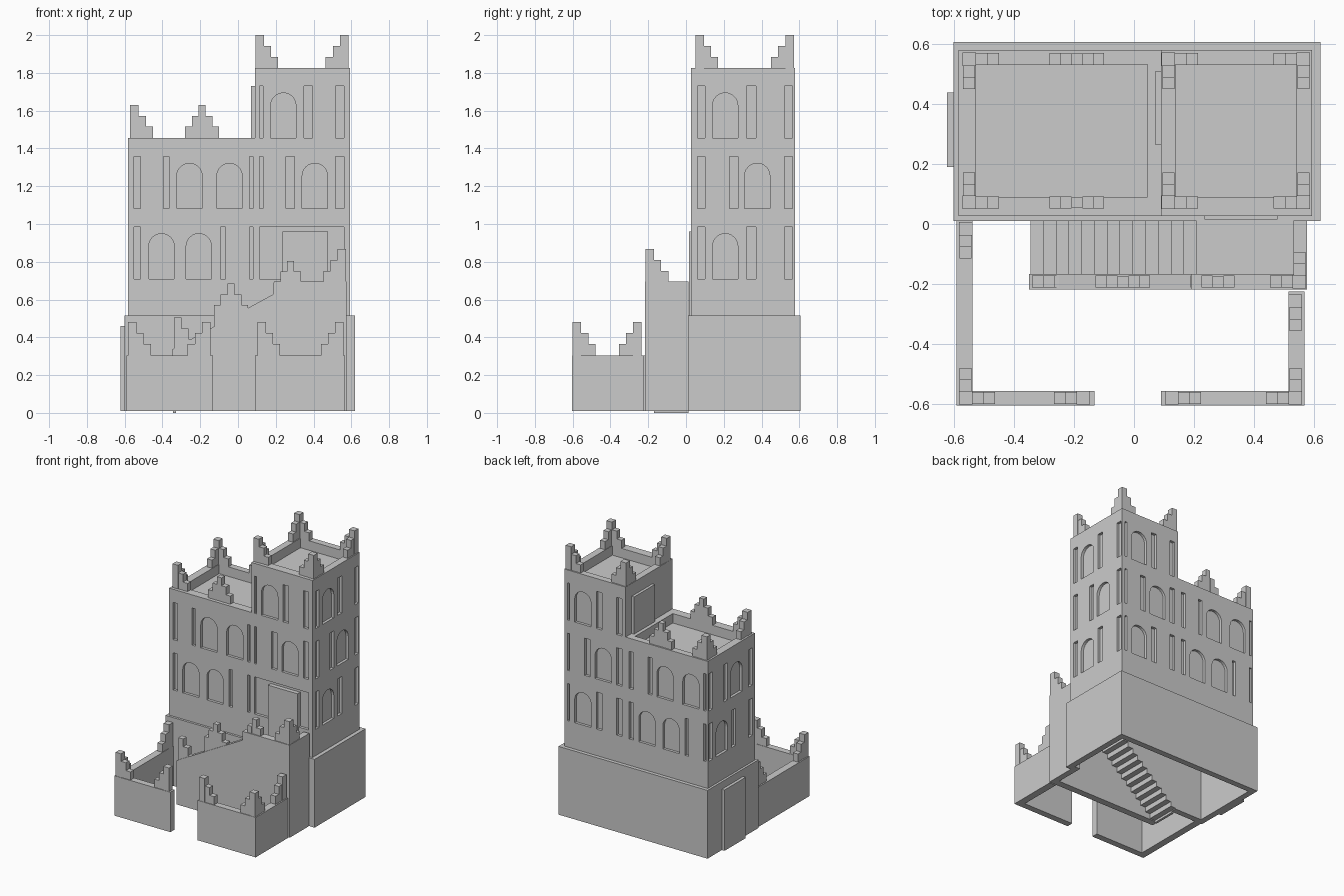
import bpy, bmesh, math

if "Cube" in bpy.data.objects:
    bpy.data.objects.remove(bpy.data.objects["Cube"])


def prism(bm, pts, a, b, axis='y'):
    """Extrude a (horizontal, z) profile from a to b along x or y."""
    def co(p, d):
        return (p[0], d, p[1]) if axis == 'y' else (d, p[0], p[1])
    lo = [bm.verts.new(co(p, a)) for p in pts]
    hi = [bm.verts.new(co(p, b)) for p in pts]
    bm.faces.new(lo)
    bm.faces.new(hi[::-1])
    n = len(pts)
    for i in range(n):
        j = (i + 1) % n
        bm.faces.new((lo[i], hi[i], hi[j], lo[j]))


def box(bm, x0, x1, y0, y1, z0, z1):
    prism(bm, [(x0, z0), (x1, z0), (x1, z1), (x0, z1)], y0, y1)


def finish(bm, name):
    bmesh.ops.recalc_face_normals(bm, faces=bm.faces[:])
    me = bpy.data.meshes.new(name)
    bm.to_mesh(me)
    bm.free()
    ob = bpy.data.objects.new(name, me)
    bpy.context.collection.objects.link(ob)
    return ob


def carve(ob, cutter):
    m = ob.modifiers.new("carve", 'BOOLEAN')
    m.operation = 'DIFFERENCE'
    m.solver = 'EXACT'
    m.object = cutter
    dg = bpy.context.evaluated_depsgraph_get()
    me = bpy.data.meshes.new_from_object(ob.evaluated_get(dg))
    ob.modifiers.clear()
    ob.data = me
    bpy.data.objects.remove(cutter)


def merlon(bm, x, y, z, dirs, t=0.045, s=0.038, sink=0.0):
    """Stepped battlement: a square peak with two lower columns per direction."""
    h = t / 2
    box(bm, x - h, x + h, y - h, y + h, z - sink, z + 0.175)
    for dx, dy in dirs:
        for k, top in enumerate((0.118, 0.06)):
            c = h + s * (k + 0.5)
            hx, hy = (s / 2, 0.02) if dx else (0.02, s / 2)
            cx, cy = x + dx * c, y + dy * c
            box(bm, cx - hx, cx + hx, cy - hy, cy + hy, z - sink, z + top)


L, R, F, B = (-1, 0), (1, 0), (0, -1), (0, 1)
ROWS = (0.71, 1.0825, 1.455)
ROW_H = 0.275
DEPTH = 0.02


def windows(bm, axis, surf, inward, z, slits, arches, mirror=None):
    """Cutters for the slits and arched windows of one row on one face."""
    f = (lambda u: u) if mirror is None else (lambda u: 2 * mirror - u)
    a, b = sorted((surf - inward * 0.02, surf + inward * DEPTH))
    for u0, u1 in slits:
        u0, u1 = f(u0), f(u1)
        prism(bm, [(u0, z), (u1, z), (u1, z + ROW_H), (u0, z + ROW_H)], a, b, axis)
    for c in arches:
        c, r = f(c), 0.067
        pts = [(c - r, z), (c + r, z)]
        pts += [(c + r * math.cos(t * math.pi / 12), z + 0.172 + r * math.sin(t * math.pi / 12))
                for t in range(13)]
        prism(bm, pts, a, b, axis)


# window layouts: (slits, arch centres) from bottom row to top
side = [([(.06, .10), (.32, .37), (.522, .565)], [.2075]),
        ([(.06, .10), (.23, .275), (.522, .565)], [.377])]
side.append(side[0])
hall_f = [([(-.55, -.515), (-.092, -.065), (.06, .08)], [-.405, -.2075]),
          ([(-.55, -.515), (-.395, -.365), (.06, .08)], [-.257, -.045])]
tower_f = [([(.115, .132), (.35, .395), (.517, .56)], [.24]),
           ([(.115, .132), (.255, .30), (.517, .56)], [.407])]
tower_f.append(tower_f[0])
Y0, Y1, YC = 0.027, 0.578, 0.3025

# hall: lower left block
bm = bmesh.new()
box(bm, -.583, .09, Y0, Y1, .515, 1.455)
hall = finish(bm, "hall")
bm = bmesh.new()
box(bm, -.525, .045, .09, .53, 1.385, 1.6)
for z, (s, a) in zip(ROWS, hall_f):
    windows(bm, 'y', Y0, 1, z, s, a)
    windows(bm, 'y', Y1, -1, z, s, a, -.245)
for z, (s, a) in zip(ROWS, side[:2]):
    windows(bm, 'x', -.583, 1, z, s, a, YC + .008)
carve(hall, finish(bm, "hall_cutter"))

# tower: tall right block
bm = bmesh.new()
box(bm, .09, .592, Y0, Y1, .515, 1.825)
tower = finish(bm, "tower")
bm = bmesh.new()
box(bm, .14, .54, .09, .53, 1.755, 2)
for i, z in enumerate(ROWS):
    s, a = tower_f[i]
    windows(bm, 'y', Y1, -1, z, s, a, .34)
    if i:
        windows(bm, 'y', Y0, 1, z, s, a)
    else:
        windows(bm, 'y', Y0, 1, z, [(.115, .56)], [])
    windows(bm, 'x', .592, -1, z, *side[i])
carve(tower, finish(bm, "tower_cutter"))

# roof battlements
bm = bmesh.new()
for y, d in ((.072, B), (.548, F)):
    merlon(bm, -.548, y, 1.455, (R, d))
    merlon(bm, -.19, y, 1.455, (L, R), t=.037, s=.036)
    merlon(bm, .114, y, 1.825, (R, d))
    merlon(bm, .563, y, 1.825, (L, d))
finish(bm, "roof_battlements")

# stair profile, reused for the opening behind it
SX, N = -.345, 14
run, rise = (.25 - SX) / N, .515 / N
saw = []
for i in range(N):
    saw += [(SX + i * run, i * rise), (SX + i * run, (i + 1) * rise)]
saw.append((.53, .515))


def under(dx, dz, zmin):
    return [(min(x + dx, .53), max(z - dz, zmin)) for x, z in saw]


# plinth: open-bottomed shell
bm = bmesh.new()
box(bm, -.6, .62, .56, .605, .01, .515)
box(bm, -.6, -.555, .055, .56, .01, .47)
box(bm, .575, .62, .055, .56, .01, .47)
box(bm, -.6, .62, .055, .56, .47, .515)
front = [(-.6, .01)] + under(.018, .02, .01) + [(.53, .01), (.62, .01), (.62, .515), (-.6, .515)]
prism(bm, front, .01, .055)
finish(bm, "plinth")

# doors
bm = bmesh.new()
box(bm, -.622, -.595, .19, .437, .01, .46)
finish(bm, "ground_door")
bm = bmesh.new()
box(bm, .235, .477, .015, .06, .515, .96)
finish(bm, "stair_door")
bm = bmesh.new()
box(bm, .07, .1, .265, .507, 1.385, 1.73)
finish(bm, "roof_door")

# stairs and landing
bm = bmesh.new()
prism(bm, saw + under(.018, .02, 0)[::-1], -.17, .012)
finish(bm, "stairs")

# stair side wall
bm = bmesh.new()
prism(bm, [(SX - .005, .01), (.575, .01), (.575, .695), (.19, .695), (.19, .63), (SX - .005, .335)],
      -.218, -.167)
box(bm, .53, .575, -.167, .012, .01, .695)
finish(bm, "stair_wall")
bm = bmesh.new()
merlon(bm, -.32, -.192, .33, (R,), t=.04, sink=.05)
merlon(bm, -.037, -.192, .51, (L, R), t=.037, s=.036, sink=.05)
merlon(bm, .279, -.192, .63, (L, R), t=.037, s=.036)
merlon(bm, .55, -.192, .692, (L, B))
finish(bm, "stair_battlements")

# courtyard walls
bm = bmesh.new()
box(bm, -.59, -.537, -.603, .012, .01, .305)
box(bm, -.537, -.132, -.603, -.555, .01, .305)
box(bm, .09, .513, -.603, -.555, .01, .305)
box(bm, .513, .567, -.603, -.225, .01, .305)
finish(bm, "courtyard_wall")
bm = bmesh.new()
for x, y, d in ((-.56, -.578, (R, B)), (.537, -.578, (L, B)), (-.168, -.578, (L,)),
                (.125, -.578, (R,)), (.537, -.257, (F,)), (-.56, -.016, (F,))):
    merlon(bm, x, y, .305, d)
finish(bm, "courtyard_battlements")
